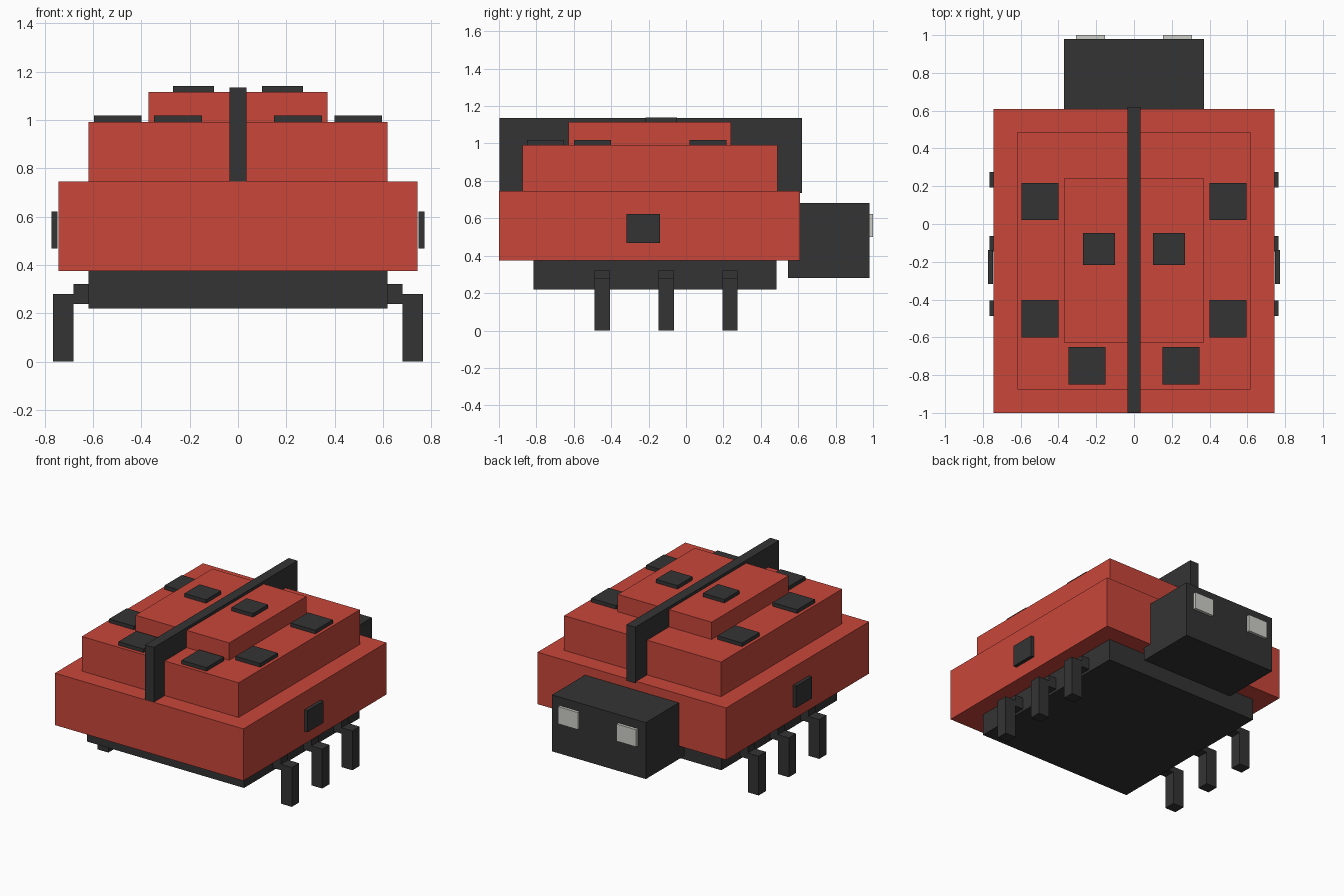
import bpy
from mathutils import Vector

cube = bpy.data.objects.get("Cube")
if cube:
    bpy.data.objects.remove(cube, do_unlink=True)


def material(name, color):
    mat = bpy.data.materials.new(name)
    mat.use_nodes = True
    mat.diffuse_color = (*color, 1)
    mat.node_tree.nodes["Principled BSDF"].inputs["Base Color"].default_value = (*color, 1)
    return mat


RED = material("shell red", (0.58, 0.062, 0.042))
BLACK = material("charcoal", (0.034, 0.034, 0.034))
PALE = material("eye pale grey", (0.62, 0.62, 0.58))


def box(name, x, y, z, mat):
    """Axis-aligned box from (low, high) ranges."""
    low, high = (Vector(c) for c in zip(x, y, z))
    bpy.ops.mesh.primitive_cube_add(size=1)
    obj = bpy.context.object
    obj.name = name
    for v in obj.data.vertices:
        v.co = (low + high) / 2 + v.co * (high - low)
    obj.data.materials.append(mat)
    return obj


def pair(name, x, y, z, mat):
    """Matching boxes on the left (+x) and right (-x)."""
    box("left_" + name, x, y, z, mat)
    box("right_" + name, (-x[1], -x[0]), y, z, mat)


# Stepped shell
box("lower_shell", (-0.743, 0.743), (-1, 0.61), (0.375, 0.745), RED)
box("middle_shell", (-0.618, 0.618), (-0.875, 0.488), (0.745, 0.992), RED)
box("upper_shell", (-0.37, 0.37), (-0.627, 0.24), (0.992, 1.115), RED)

# Belly, wing ridge and head
box("belly", (-0.618, 0.618), (-0.815, 0.485), (0.22, 0.375), BLACK)
box("wing_ridge", (-0.035, 0.035), (-0.998, 0.62), (0.735, 1.135), BLACK)
box("head", (-0.37, 0.37), (0.545, 0.98), (0.28, 0.682), BLACK)
pair("eye", (0.153, 0.308), (0.975, 1.0), (0.5, 0.622), PALE)

# Spots on the shell
pair("front_spot", (0.4, 0.595), (0.02, 0.217), (0.985, 1.018), BLACK)
pair("middle_spot", (0.4, 0.595), (-0.6, -0.402), (0.985, 1.018), BLACK)
pair("rear_spot", (0.15, 0.347), (-0.85, -0.652), (0.985, 1.018), BLACK)
pair("upper_spot", (0.1, 0.27), (-0.217, -0.047), (1.11, 1.14), BLACK)
pair("side_spot", (0.747, 0.772), (-0.318, -0.138), (0.468, 0.622), BLACK)

# Jointed legs
for name, y in (("rear", -0.447), ("middle", -0.105), ("front", 0.235)):
    span = (y - 0.041, y + 0.041)
    pair(name + "_leg_joint", (0.6, 0.68), span, (0.238, 0.322), BLACK)
    pair(name + "_leg", (0.68, 0.766), span, (0, 0.28), BLACK)
